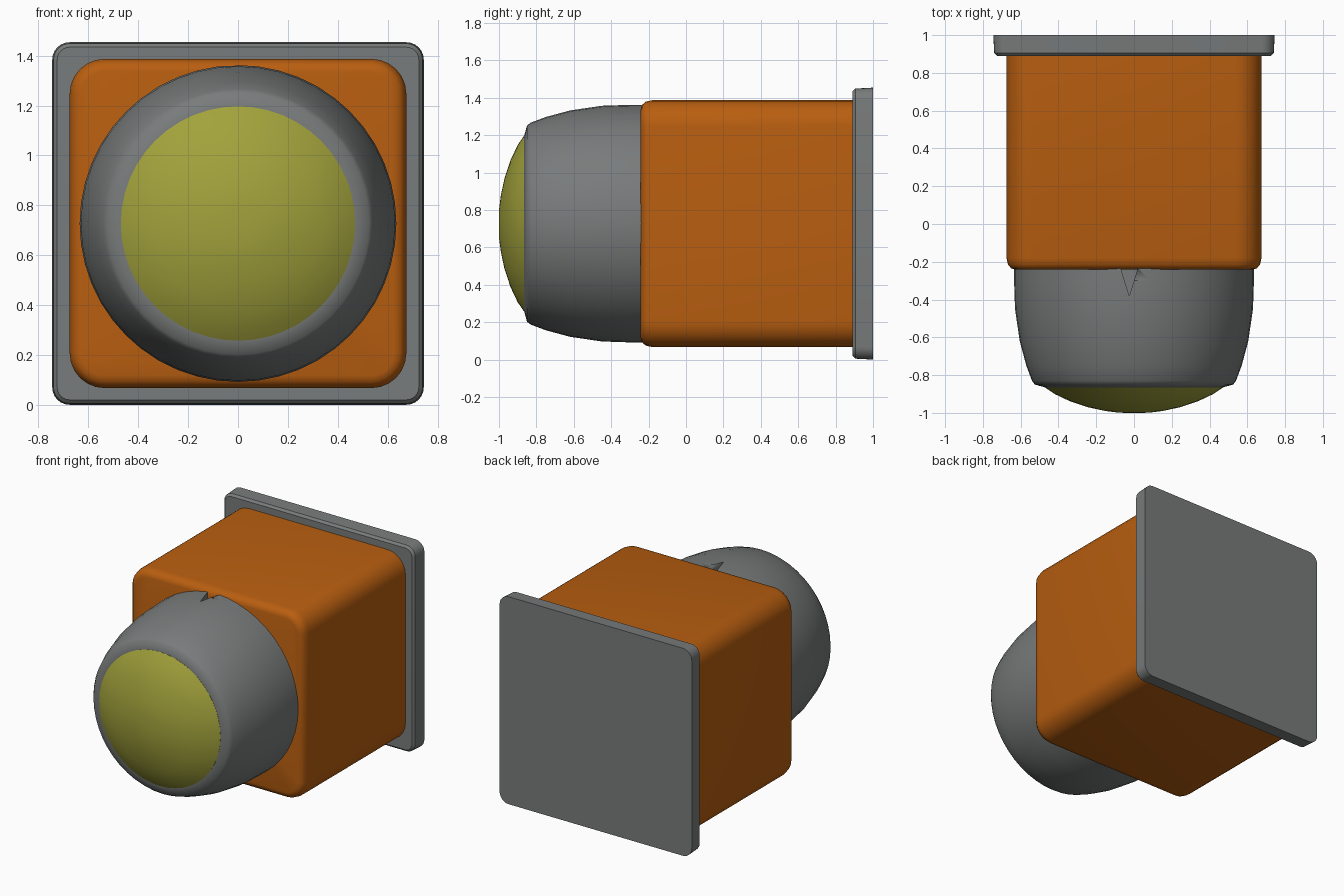
import bpy, bmesh, math
from mathutils import Vector

cube = bpy.data.objects.get("Cube")
if cube:
    bpy.data.objects.remove(cube, do_unlink=True)

CENTRE_Z = 0.727


def material(name, rgb):
    m = bpy.data.materials.new(name)
    m.use_nodes = True
    m.diffuse_color = (*rgb, 1)
    m.node_tree.nodes["Principled BSDF"].inputs["Base Color"].default_value = (*rgb, 1)
    return m


grey = material("grey metal", (0.19, 0.20, 0.20))
orange = material("orange paint", (0.48, 0.112, 0.005))
yellow = material("yellow lens", (0.36, 0.36, 0.045))


def finish(name, bm, mat, angle=40):
    bmesh.ops.recalc_face_normals(bm, faces=bm.faces)
    mesh = bpy.data.meshes.new(name)
    bm.to_mesh(mesh)
    bm.free()
    mesh.materials.append(mat)
    obj = bpy.data.objects.new(name, mesh)
    bpy.context.collection.objects.link(obj)
    bpy.ops.object.select_all(action="DESELECT")
    obj.select_set(True)
    bpy.context.view_layer.objects.active = obj
    bpy.ops.object.shade_smooth_by_angle(angle=math.radians(angle))
    return obj


def rounded_ring(bm, half_x, half_z, radius, y, steps=6):
    """Rounded rectangle loop standing at depth y."""
    ring = []
    for quarter, (sx, sz) in enumerate([(1, 1), (-1, 1), (-1, -1), (1, -1)]):
        for i in range(steps + 1):
            a = math.pi / 2 * (quarter + i / steps)
            x = sx * (half_x - radius) + radius * math.cos(a)
            z = sz * (half_z - radius) + radius * math.sin(a)
            ring.append(bm.verts.new((x, y, CENTRE_Z + z)))
    return ring


def bridge(bm, a, b):
    n = len(a)
    for i in range(n):
        bm.faces.new((a[i], a[(i + 1) % n], b[(i + 1) % n], b[i]))


def rounded_block(name, half_x, half_z, radius, sections, mat):
    """Loft of rounded rectangles; each section is (depth, inset)."""
    bm = bmesh.new()
    rings = [rounded_ring(bm, half_x - d, half_z - d, radius - d, y) for y, d in sections]
    for a, b in zip(rings, rings[1:]):
        bridge(bm, a, b)
    bm.faces.new(rings[0])
    bm.faces.new(rings[-1])
    return finish(name, bm, mat)


def lathe(name, profile, mat, sides=48):
    """Closed solid turned around the front-to-back axis from (radius, depth)."""
    bm = bmesh.new()
    rings = []
    for r, y in profile:
        angles = [math.tau * i / sides for i in range(sides)]
        rings.append([bm.verts.new((r * math.cos(a), y, CENTRE_Z + r * math.sin(a)))
                      for a in angles])
    for a, b in zip(rings, rings[1:]):
        bridge(bm, a, b)
    bm.faces.new(rings[0])
    bm.faces.new(rings[-1])
    return finish(name, bm, mat)


# Square mounting plate with a chamfered front edge
rounded_block("mounting_plate", 0.745, 0.727, 0.07,
              [(1.0, 0), (0.905, 0.005), (0.89, 0.02)], grey)

# Box housing with soft long edges and a rounded front rim
rounded_block("housing", 0.675, 0.66, 0.14,
              [(0.9, 0), (-0.18, 0), (-0.215, 0.008), (-0.235, 0.025), (-0.242, 0.05)], orange)

# Tapered barrel with a narrow front rim
barrel = lathe("barrel", [(0.635, -0.2), (0.635, -0.3), (0.63, -0.45), (0.605, -0.62),
                          (0.57, -0.75), (0.54, -0.83), (0.525, -0.85), (0.47, -0.865)], grey)

# Domed lens
lathe("lens", [(0.47, -0.85), (0.47, -0.866), (0.42, -0.9), (0.34, -0.938), (0.24, -0.971),
               (0.15, -0.99), (0.08, -0.999), (0.01, -1.0)], yellow)

# Small triangular notch on top of the barrel
bm = bmesh.new()
tri = [(-0.07, -0.235), (0.02, -0.235), (-0.025, -0.38)]
low = [bm.verts.new((x, y, CENTRE_Z + 0.58)) for x, y in tri]
high = [bm.verts.new((x, y, CENTRE_Z + 0.7)) for x, y in tri]
bridge(bm, low, high)
bm.faces.new(low)
bm.faces.new(high)
cutter = finish("notch_cutter", bm, grey)
cutter.hide_render = True
cutter.display_type = "WIRE"
cut = barrel.modifiers.new("notch", "BOOLEAN")
cut.operation = "DIFFERENCE"
cut.object = cutter
cut.solver = "EXACT"
bpy.context.view_layer.objects.active = barrel
bpy.ops.object.modifier_apply(modifier=cut.name)
bpy.data.objects.remove(cutter, do_unlink=True)
